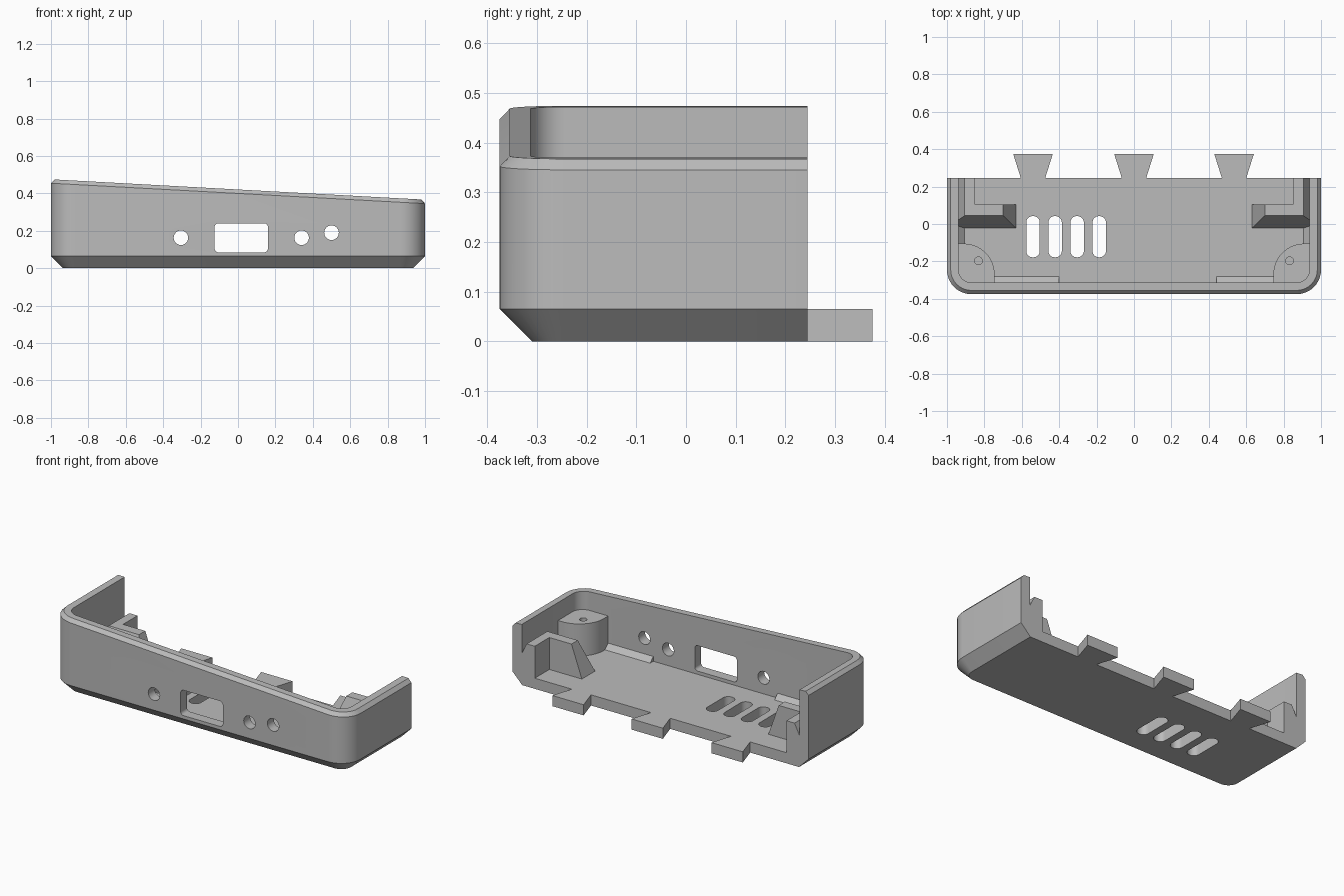
import bpy, bmesh, math
from mathutils import Vector

if "Cube" in bpy.data.objects:
    bpy.data.objects.remove(bpy.data.objects["Cube"])

BACK, FRONT, FLOOR, WALL = 0.245, -0.375, 0.065, 0.062

gray = bpy.data.materials.new("plain gray")
gray.diffuse_color = (0.5, 0.5, 0.5, 1)
gray.use_nodes = True
gray.node_tree.nodes["Principled BSDF"].inputs["Base Color"].default_value = gray.diffuse_color


def finish(name, bm):
    bmesh.ops.recalc_face_normals(bm, faces=bm.faces)
    me = bpy.data.meshes.new(name)
    bm.to_mesh(me)
    bm.free()
    me.materials.append(gray)
    ob = bpy.data.objects.new(name, me)
    bpy.context.collection.objects.link(ob)
    return ob


def loft(name, rings):
    """Solid through a stack of matching point rings."""
    bm = bmesh.new()
    vs = [[bm.verts.new(p) for p in r] for r in rings]
    n = len(vs[0])
    for a, b in zip(vs, vs[1:]):
        for i in range(n):
            j = (i + 1) % n
            bm.faces.new((a[i], a[j], b[j], b[i]))
    bm.faces.new(vs[0][::-1])
    bm.faces.new(vs[-1])
    return finish(name, bm)


def hull(name, pts, side=1):
    """Convex solid around a few corners, optionally mirrored in x."""
    bm = bmesh.new()
    for x, y, z in pts:
        bm.verts.new((x * side, y, z))
    bmesh.ops.convex_hull(bm, input=bm.verts)
    bmesh.ops.dissolve_limit(bm, angle_limit=0.01, verts=bm.verts, edges=bm.edges)
    return finish(name, bm)


def arc(cx, cy, r, a0, a1, n=10):
    return [(cx + r * math.cos(math.radians(a0 + (a1 - a0) * i / n)),
             cy + r * math.sin(math.radians(a0 + (a1 - a0) * i / n))) for i in range(n + 1)]


def outline(inset, back=BACK):
    """Footprint with two rounded front corners."""
    r = 0.13 - inset
    cx, cy = 0.87, FRONT + 0.13
    return ([(-1 + inset, back)] + arc(-cx, cy, r, 180, 270)
            + arc(cx, cy, r, 270, 360) + [(1 - inset, back)])


def rounded_rect(x0, x1, y0, y1, r):
    return (arc(x1 - r, y1 - r, r, 0, 90, 8) + arc(x0 + r, y1 - r, r, 90, 180, 8)
            + arc(x0 + r, y0 + r, r, 180, 270, 8) + arc(x1 - r, y0 + r, r, 270, 360, 8))


def flat(pts, z):
    return [(x, y, z) for x, y in pts]


def upright(pts, y):
    return [(x, y, z) for x, z in pts]


def cut(ob, cutters):
    """Subtract each cutter, then remove it."""
    for c in cutters:
        c.hide_render = True
        m = ob.modifiers.new("cut", 'BOOLEAN')
        m.operation, m.solver, m.object = 'DIFFERENCE', 'EXACT', c
    bpy.context.view_layer.update()
    dg = bpy.context.evaluated_depsgraph_get()
    me = bpy.data.meshes.new_from_object(ob.evaluated_get(dg))
    ob.modifiers.clear()
    ob.data = me
    for c in cutters:
        bpy.data.objects.remove(c, do_unlink=True)


def smooth(ob):
    bpy.ops.object.select_all(action='DESELECT')
    ob.select_set(True)
    bpy.context.view_layer.objects.active = ob
    bpy.ops.object.shade_smooth_by_angle(angle=math.radians(30))


def rim(pts, mid):
    return [(x, y, mid - 0.0545 * x) for x, y in pts]


# Tray shell: chamfered base, slanted chamfered rim
shell = loft("tray_shell", [flat(outline(0.065), 0), flat(outline(0), FLOOR),
                            rim(outline(0), 0.4), rim(outline(0.02), 0.421)])

# Hollow interior, open at the back
cutters = [loft("cavity", [flat(outline(WALL, 0.6), FLOOR), flat(outline(WALL, 0.6), 1)])]

# Front ports: round holes and a rectangular opening
ports = [arc(x, z, 0.039, 0, 345, 23) for x, z in ((-0.305, 0.163), (0.34, 0.163), (0.5, 0.19))]
ports.append(rounded_rect(-0.125, 0.16, 0.085, 0.24, 0.02))
for p in ports:
    cutters.append(loft("port_cutter", [upright(p, -0.5), upright(p, -0.29)]))

# Floor vent slots
for x in (-0.54, -0.422, -0.304, -0.186):
    p = rounded_rect(x - 0.036, x + 0.036, -0.178, 0.042, 0.034)
    cutters.append(loft("vent_cutter", [flat(p, -0.1), flat(p, 0.2)]))
cut(shell, cutters)
smooth(shell)

# Dovetail tabs along the back edge
for x in (-0.54, 0, 0.535):
    p = [(x - 0.065, BACK), (x + 0.065, BACK), (x + 0.106, 0.375), (x - 0.106, 0.375)]
    loft("dovetail_tab", [flat(p, 0), flat(p, FLOOR)])

TOP, NOTCH, IN = 0.26, 0.19, 0.94
for s, label in ((-1, "left"), (1, "right")):
    # Corner screw post with a pilot hole
    p = ([(0.97, -0.105)] + arc(0.91, -0.27, 0.165, 90, 180, 14)
         + [(0.745, -0.34), (0.88, -0.34), (0.94, -0.31), (0.97, -0.25)])
    p = [(x * s, y) for x, y in p]
    post = loft(label + "_screw_post", [flat(p, FLOOR), flat(p, TOP)])
    h = arc(0.832 * s, -0.197, 0.021, 0, 340, 17)
    cut(post, [loft("pilot_cutter", [flat(h, 0.1), flat(h, 0.4)])])
    smooth(post)

    # L-shaped bracket: sloped cross arm and an arm along the side wall
    hull(label + "_bracket_cross_arm",
         [(x, y, FLOOR) for x in (0.63, IN) for y in (-0.022, 0.105)]
         + [(IN, 0.021, NOTCH), (IN, 0.105, NOTCH)]
         + [(x, y, TOP) for x in (0.70, 0.905) for y in (0.045, 0.105)], s)
    hull(label + "_bracket_side_arm",
         [(x, y, z) for y in (0.06, BACK) for x, z in
          ((0.85, FLOOR), (IN, FLOOR), (IN, NOTCH), (0.905, TOP), (0.85, TOP))], s)

    # Small sloped fillets where floor meets the walls
    hull(label + "_side_fillet", [(x, y, z) for y in (-0.12, 0.0) for x, z in
                                  ((0.905, FLOOR), (IN, FLOOR), (IN, FLOOR + 0.033))], s)
    hull(label + "_front_fillet", [(x, y, z) for x in (0.40 if s < 0 else 0.44, 0.77) for y, z in
                                   ((-0.282, FLOOR), (-0.314, FLOOR), (-0.314, FLOOR + 0.03))], s)
